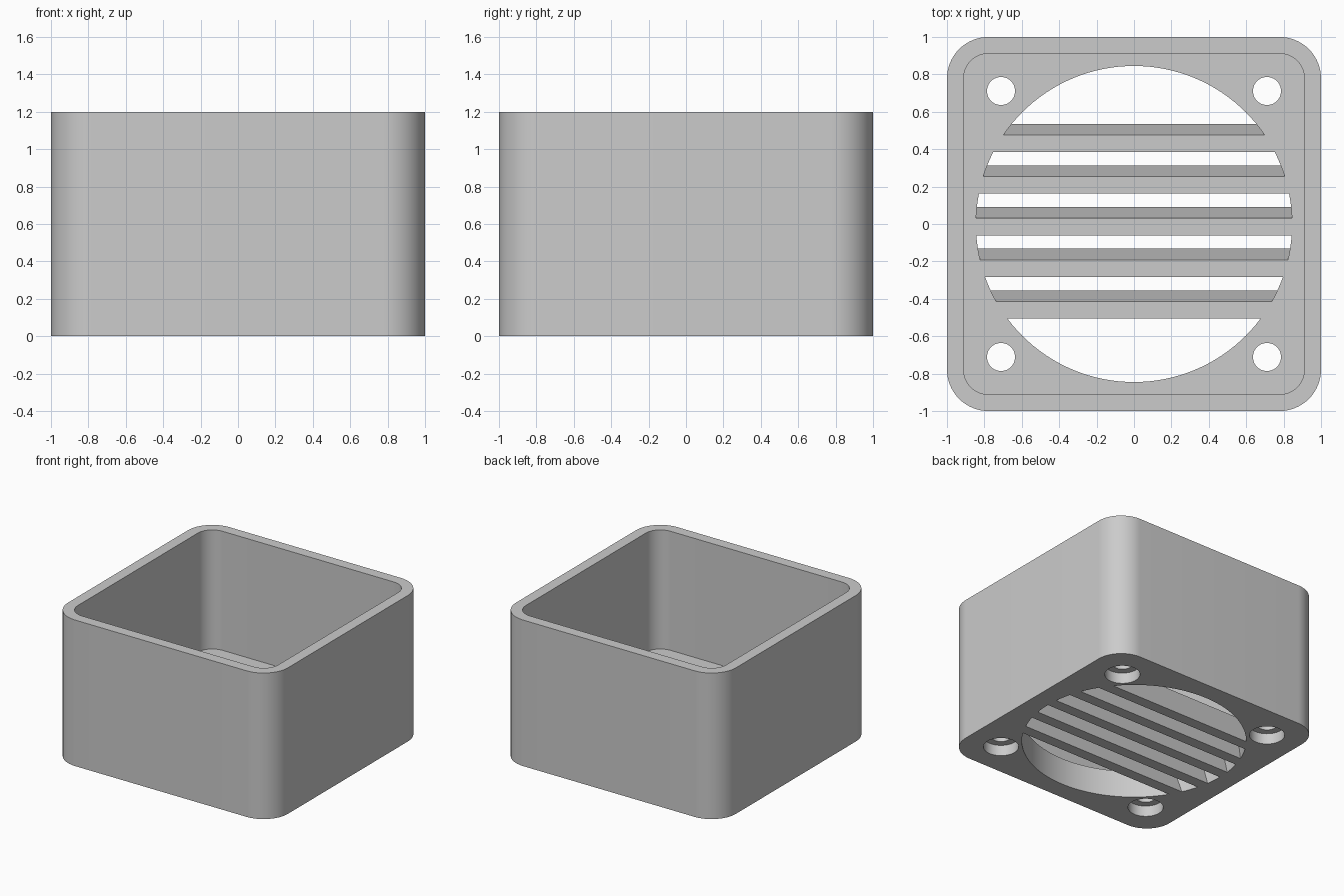
import bpy, bmesh, math
from mathutils import Vector

if "Cube" in bpy.data.objects:
    bpy.data.objects.remove(bpy.data.objects["Cube"])

HEIGHT, FLOOR, WALL = 1.2, 0.222, 0.089
VENT_R, SLAT_W, PITCH = 0.845, 0.092, 0.2225
TILT = math.tan(math.radians(15))

grey = bpy.data.materials.new("plain grey")
grey.diffuse_color = (0.6, 0.6, 0.6, 1)
grey.use_nodes = True
grey.node_tree.nodes["Principled BSDF"].inputs["Base Color"].default_value = grey.diffuse_color


def prism(name, outline, z0, z1, shift_y=0.0):
    """Extrude a 2D outline from z0 to z1, optionally leaning along y."""
    bm = bmesh.new()
    base = bm.faces.new([bm.verts.new((x, y, z0)) for x, y in outline])
    top = bmesh.ops.extrude_face_region(bm, geom=[base])["geom"]
    bmesh.ops.translate(bm, vec=Vector((0, shift_y, z1 - z0)),
                        verts=[v for v in top if isinstance(v, bmesh.types.BMVert)])
    bmesh.ops.recalc_face_normals(bm, faces=bm.faces)
    mesh = bpy.data.meshes.new(name)
    bm.to_mesh(mesh)
    bm.free()
    obj = bpy.data.objects.new(name, mesh)
    bpy.context.collection.objects.link(obj)
    mesh.materials.append(grey)
    return obj


def circle(r, cx=0.0, cy=0.0, n=48):
    return [(cx + r * math.cos(2 * math.pi * i / n),
             cy + r * math.sin(2 * math.pi * i / n)) for i in range(n)]


def rounded_square(half, r, n=16):
    pts = []
    for q, (sx, sy) in enumerate([(1, 1), (-1, 1), (-1, -1), (1, -1)]):
        for i in range(n + 1):
            a = math.pi / 2 * (q + i / n)
            pts.append((sx * (half - r) + r * math.cos(a),
                        sy * (half - r) + r * math.sin(a)))
    return pts


def cut(target, cutter):
    """Subtract the cutter and remove it."""
    mod = target.modifiers.new("cut", "BOOLEAN")
    mod.operation, mod.solver, mod.object = "DIFFERENCE", "EXACT", cutter
    bpy.context.view_layer.objects.active = target
    bpy.ops.object.modifier_apply(modifier=mod.name)
    bpy.data.objects.remove(cutter)


# Open box with rounded corners
housing = prism("vent_housing", rounded_square(1.0, 0.222), 0, HEIGHT)
cut(housing, prism("cavity", rounded_square(1 - WALL, 0.222 - WALL), FLOOR, HEIGHT + 0.2))

# Round vent opening, keeping five tilted slats across it
z0, z1 = -0.1, FLOOR + 0.1
vent = prism("vent_opening", circle(VENT_R, n=128), z0, z1)
low, high = z0 - 0.05, z1 + 0.05
for i in range(-2, 3):
    y = 0.015 + i * PITCH + (FLOOR / 2 - low) * TILT
    a, b = y - SLAT_W / 2, y + SLAT_W / 2
    cut(vent, prism("slat", [(-1, a), (1, a), (1, b), (-1, b)],
                    low, high, -(high - low) * TILT))
cut(housing, vent)

# Screw holes with counterbores on the underside
for sx in (-1, 1):
    for sy in (-1, 1):
        x, y = sx * 0.711, sy * 0.711
        cut(housing, prism("screw_hole", circle(0.075, x, y), -0.1, FLOOR + 0.1))
        cut(housing, prism("counterbore", circle(0.133, x, y), -0.1, 0.089))

# Smooth the curved walls, keep edges crisp
bpy.ops.object.select_all(action="DESELECT")
housing.select_set(True)
bpy.context.view_layer.objects.active = housing
bpy.ops.object.shade_smooth_by_angle(angle=math.radians(30))
